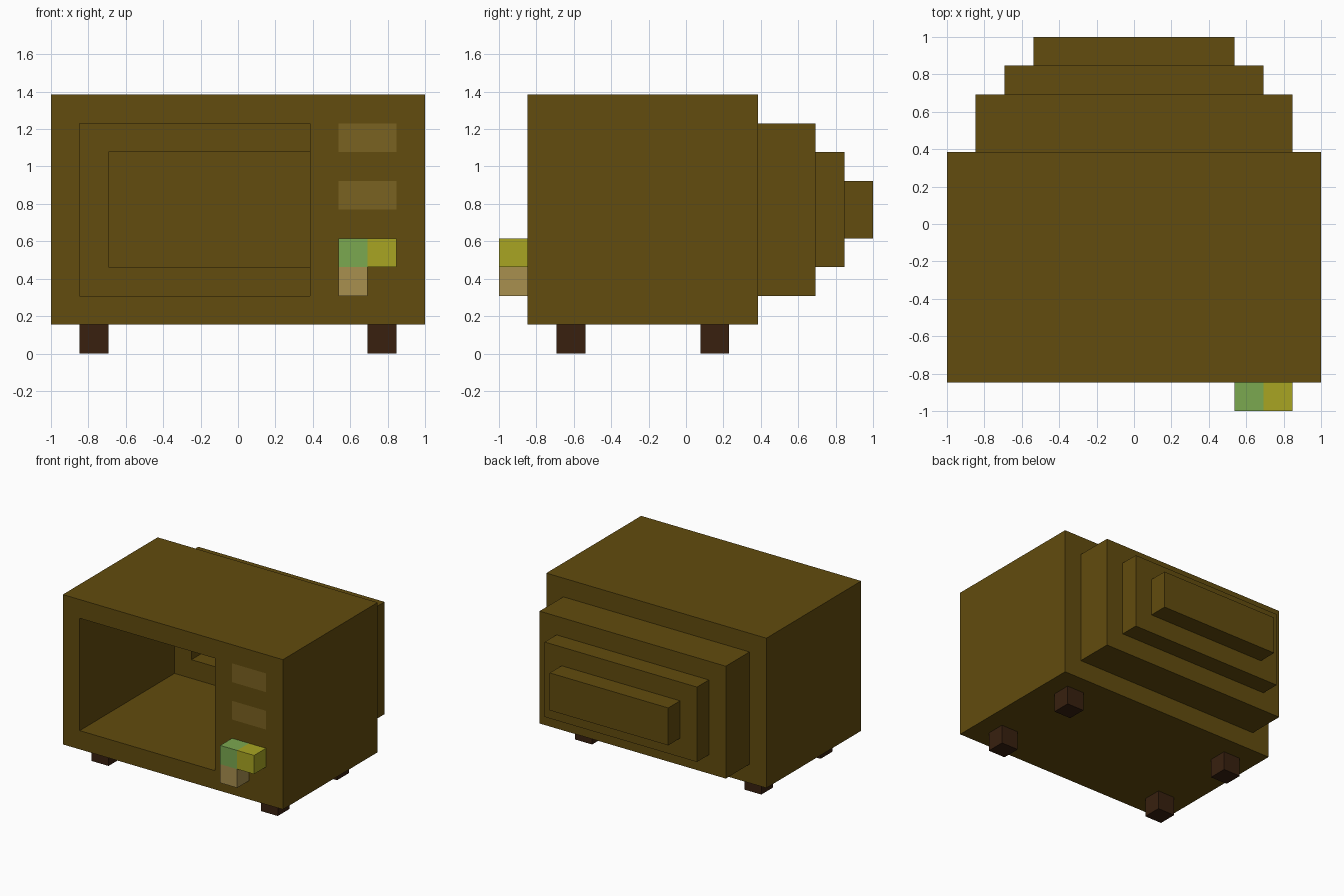
import bpy, bmesh

if "Cube" in bpy.data.objects:
    bpy.data.objects.remove(bpy.data.objects["Cube"])

U = 2 / 13  # one block of the model


def material(name, hex_color):
    def lin(c):
        c /= 255
        return c / 12.92 if c <= 0.04045 else ((c + 0.055) / 1.055) ** 2.4
    m = bpy.data.materials.new(name)
    m.diffuse_color = (*[lin((hex_color >> s) & 255) for s in (16, 8, 0)], 1)
    m.use_nodes = True
    m.node_tree.nodes["Principled BSDF"].inputs["Base Color"].default_value = m.diffuse_color
    return m


def finish(name, bm, *mats):
    bmesh.ops.recalc_face_normals(bm, faces=bm.faces)
    bmesh.ops.scale(bm, vec=(U, U, U), verts=bm.verts)
    me = bpy.data.meshes.new(name)
    bm.to_mesh(me)
    bm.free()
    for m in mats:
        me.materials.append(m)
    ob = bpy.data.objects.new(name, me)
    bpy.context.collection.objects.link(ob)
    return ob


def box_mesh(x, y, z):
    """Box spanning the given (low, high) ranges, in blocks."""
    bm = bmesh.new()
    bmesh.ops.create_cube(bm, size=1)
    for v in bm.verts:
        v.co = [r[0] if c < 0 else r[1] for c, r in zip(v.co, (x, y, z))]
    return bm


wood = material("wood", 0x624C0E)
dark = material("dark_wood", 0x38200F)
pale = material("pale_button", 0x7A6221)
green = material("green", 0x7BA850)
yellow = material("yellow", 0xA8A522)
tan = material("tan", 0xA8904F)

# Hollow cabinet with stepped back: rectangular rings (inset, y), from the
# rear cap round the front rim and back into the cavity
rings = [(3, 6.5), (3, 5.5), (2, 5.5), (2, 4.5), (1, 4.5), (1, 2.5),
         (0, 2.5), (0, -5.5), (1, -5.5), (1, 2.5), (2, 2.5), (2, 4.5)]
bm = bmesh.new()
loops = []
for inset, y in rings:
    w, lo, hi = 6.5 - inset, 1 + inset, 9 - inset
    loops.append([bm.verts.new(p) for p in
                  ((-w, y, lo), (w, y, lo), (w, y, hi), (-w, y, hi))])
for a, b in zip(loops, loops[1:]):
    for i in range(4):
        j = (i + 1) % 4
        bm.faces.new((a[i], a[j], b[j], b[i]))
bm.faces.new(loops[0])
bm.faces.new(loops[-1])
finish("cabinet", bm, wood)

# Control panel beside the screen opening, with two flush pale buttons
bm = box_mesh((2.5, 5.5), (-5.5, -4.5), (2, 8))
for co, no in [((3.5, 0, 0), (1, 0, 0))] + [((0, 0, z), (0, 0, 1)) for z in (5, 6, 7)]:
    bmesh.ops.bisect_plane(bm, geom=bm.verts[:] + bm.edges[:] + bm.faces[:],
                           plane_co=co, plane_no=no)
for f in bm.faces:
    c = f.calc_center_median()
    if c.y < -5.4 and c.x > 3.5 and (5 < c.z < 6 or c.z > 7):
        f.material_index = 1
finish("control_panel", bm, wood, pale)

# Protruding knobs
for name, x, z, mat in (("green_knob", 3.5, 3, green),
                        ("yellow_knob", 4.5, 3, yellow),
                        ("tan_knob", 3.5, 2, tan)):
    finish(name, box_mesh((x, x + 1), (-6.5, -5.5), (z, z + 1)), mat)

# Four feet
for side, x in (("left", -5.5), ("right", 4.5)):
    for end, y in (("front", -4.5), ("back", 0.5)):
        finish(f"{end}_{side}_foot", box_mesh((x, x + 1), (y, y + 1), (0, 1)), dark)
